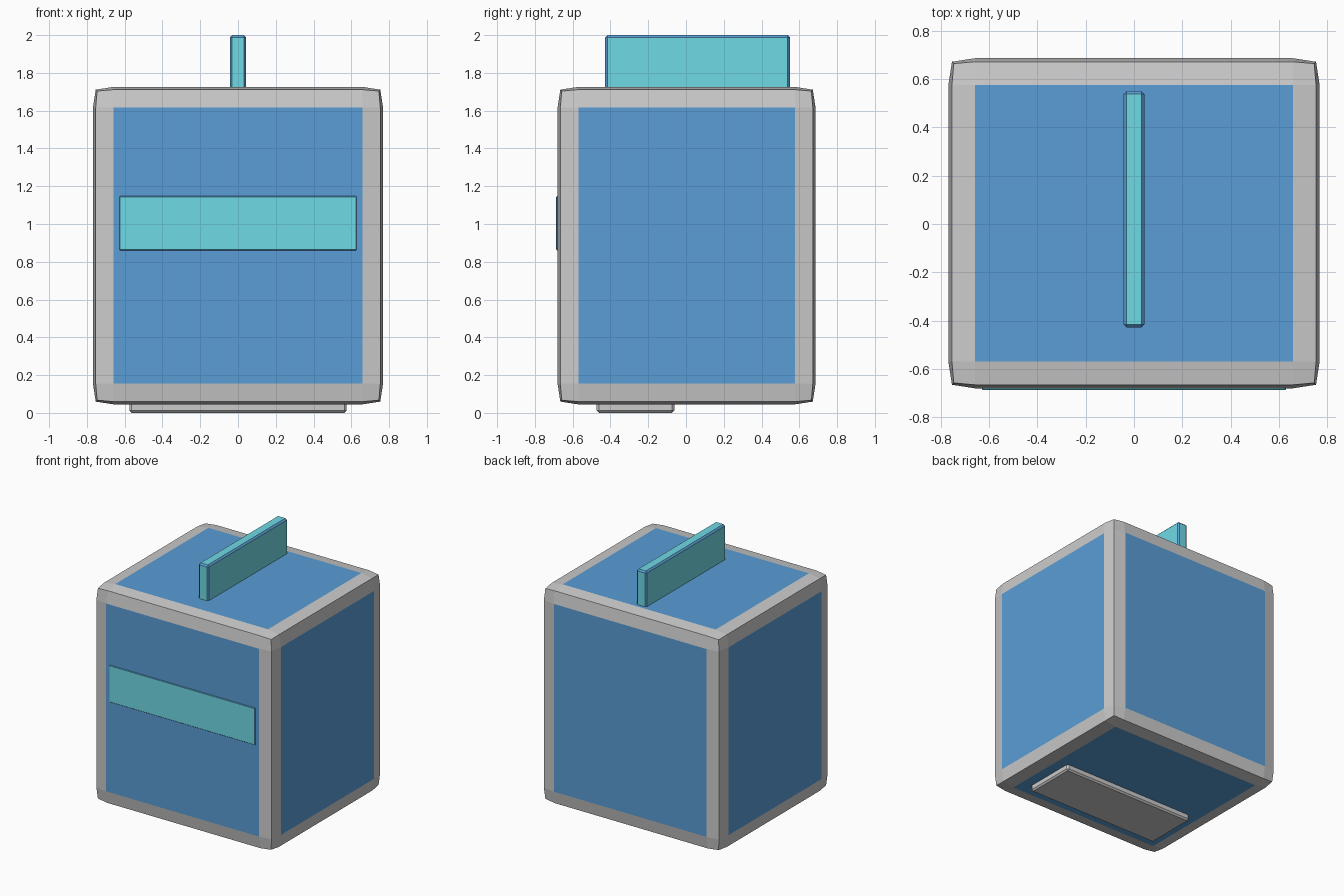
import bpy, bmesh
from mathutils import Vector

if "Cube" in bpy.data.objects:
    bpy.data.objects.remove(bpy.data.objects["Cube"])


def material(name, rgb):
    m = bpy.data.materials.new(name)
    m.diffuse_color = (*rgb, 1.0)
    m.use_nodes = True
    m.node_tree.nodes["Principled BSDF"].inputs["Base Color"].default_value = m.diffuse_color
    return m


blue = material("blue", (0.10, 0.34, 0.67))
cyan = material("cyan", (0.16, 0.70, 0.78))
grey = material("grey", (0.8, 0.8, 0.8))


def bevelled_box(name, lo, hi, bevel, face_mat, edge_mat, segments=1, profile=0.5):
    """Box from corner to corner; its bevel strips take the second material."""
    lo, hi = Vector(lo), Vector(hi)
    bm = bmesh.new()
    bmesh.ops.create_cube(bm, size=1)
    bmesh.ops.scale(bm, vec=hi - lo, verts=bm.verts)
    bmesh.ops.translate(bm, vec=(lo + hi) / 2, verts=bm.verts)
    bmesh.ops.bevel(bm, geom=bm.edges[:], offset=bevel, offset_type='OFFSET',
                    segments=segments, profile=profile, affect='EDGES',
                    material=1, clamp_overlap=True)
    mesh = bpy.data.meshes.new(name)
    bm.to_mesh(mesh)
    bm.free()
    mesh.materials.append(face_mat)
    mesh.materials.append(edge_mat)
    obj = bpy.data.objects.new(name, mesh)
    bpy.context.collection.objects.link(obj)
    return obj


# Main body: blue panels inside a wide, nearly square grey rim
bevelled_box("body", (-0.768, -0.68, 0.045), (0.768, 0.686, 1.726), 0.11,
             blue, grey, segments=2, profile=0.75)

# Upright fin on the lid
bevelled_box("top_fin", (-0.043, -0.428, 1.69), (0.043, 0.55, 2.0), 0.012, cyan, blue)

# Thin band on the front panel
bevelled_box("front_band", (-0.628, -0.687, 0.861), (0.628, -0.66, 1.147), 0.003, cyan, blue)

# Foot plate under the front half
bevelled_box("foot_plate", (-0.575, -0.473, 0.0), (0.575, -0.062, 0.07), 0.012, grey, grey)
